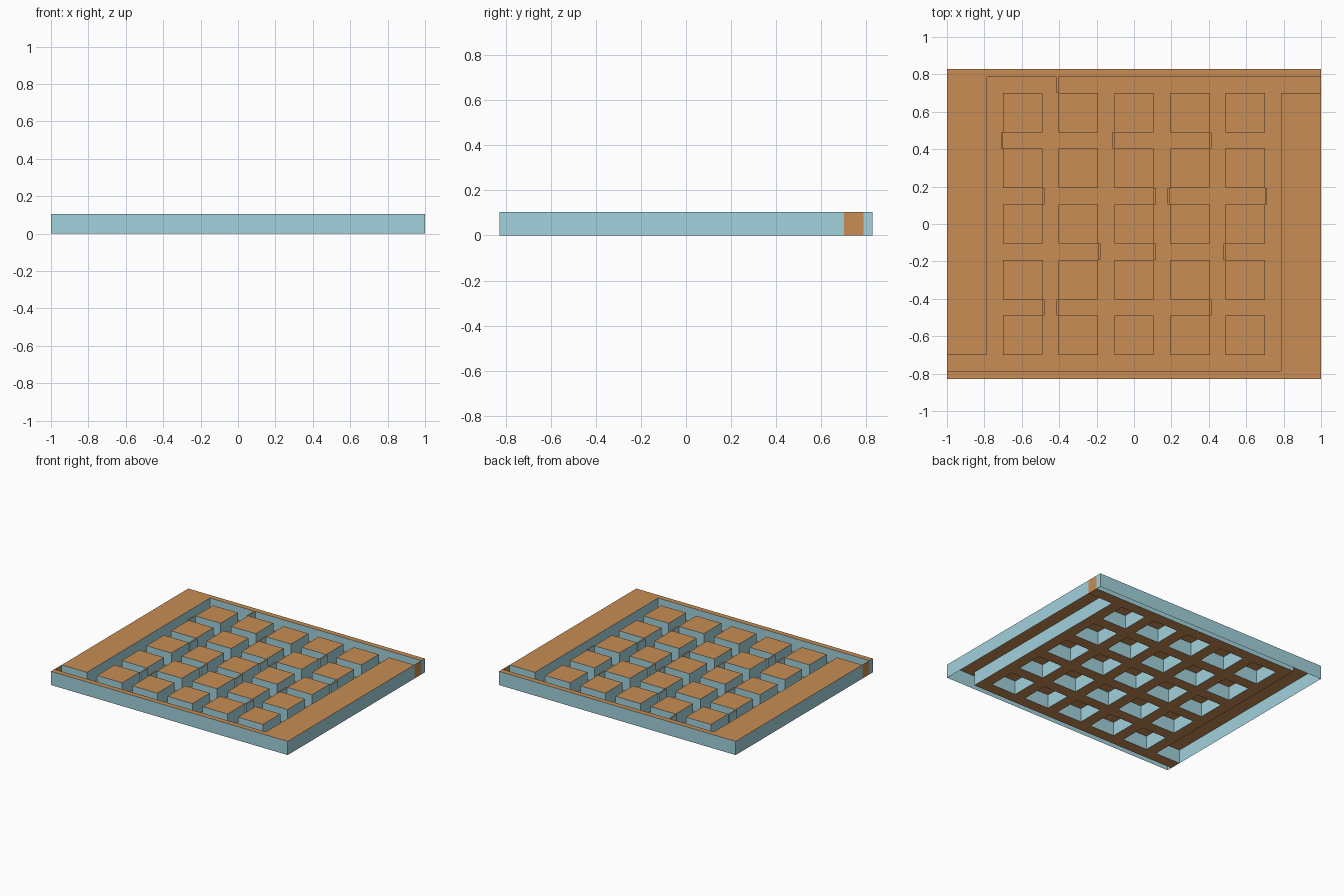
import bpy, bmesh

if "Cube" in bpy.data.objects:
    bpy.data.objects.remove(bpy.data.objects["Cube"])

H = 0.105                     # wall height
B, G = 0.2105, 0.087          # block size, corridor width
P = B + G
E = 2 * P + B / 2             # outer edge of the block grid
O = E + G                     # inner edge of the frame
T = 0.012                     # door thickness


def material(name, col):
    m = bpy.data.materials.new(name)
    m.diffuse_color = (*col, 1)
    m.use_nodes = True
    m.node_tree.nodes["Principled BSDF"].inputs["Base Color"].default_value = m.diffuse_color
    return m


mats = [material("orange", (0.58, 0.27, 0.09)), material("pale_blue", (0.36, 0.64, 0.72))]


def finish(bm, name):
    me = bpy.data.meshes.new(name)
    bm.to_mesh(me)
    bm.free()
    for m in mats:
        me.materials.append(m)
    ob = bpy.data.objects.new(name, me)
    bpy.context.collection.objects.link(ob)


def quad(bm, pts, mat):
    f = bm.faces.new([bm.verts.new(p) for p in pts])
    f.material_index = mat


def wall(bm, a, b, mat):
    quad(bm, [(*a, 0), (*b, 0), (*b, H), (*a, H)], mat)


# Grid lines: frame, then alternating corridors and blocks
inner = [-O]
for i in range(5):
    inner += [-E + i * P, -E + i * P + B]
inner.append(O)
xs = [-1] + inner + [1]
ys = [-0.828] + inner + [0.828]
N = len(xs) - 1


def is_floor(i, j):
    if i in (0, N - 1):       # entrance lower left, exit upper right
        return (i, j) in ((0, 1), (N - 1, N - 2))
    return 0 < j < N - 1 and (i % 2 == 1 or j % 2 == 1)


# Maze shell: floors, tops and the walls between them, open underneath
bm = bmesh.new()
for i in range(N):
    for j in range(N):
        x0, x1, y0, y1 = xs[i], xs[i + 1], ys[j], ys[j + 1]
        low = is_floor(i, j)
        z = 0 if low else H
        quad(bm, [(x0, y0, z), (x1, y0, z), (x1, y1, z), (x0, y1, z)], 0)
        sides = [((i, j - 1), (x0, y0), (x1, y0)), ((i + 1, j), (x1, y0), (x1, y1)),
                 ((i, j + 1), (x1, y1), (x0, y1)), ((i - 1, j), (x0, y1), (x0, y0))]
        for (a, b), p, q in sides:
            outside = not (0 <= a < N and 0 <= b < N)
            if outside:       # orange gates close the two openings
                wall(bm, p, q, 0 if low else 1)
            elif not low and is_floor(a, b):
                wall(bm, p, q, 1)
bmesh.ops.remove_doubles(bm, verts=bm.verts, dist=1e-5)
bmesh.ops.dissolve_limit(bm, angle_limit=0.01, verts=bm.verts, edges=bm.edges, delimit={'MATERIAL'})
finish(bm, "maze_shell")

# Thin doors: (corridor row from the back, block column, side of the block)
doors = [(0, 1, -1), (1, 0, -1), (1, 2, -1), (1, 3, 1), (2, 0, 1), (2, 2, 1), (2, 3, -1),
         (2, 4, 1), (3, 1, 1), (3, 2, 1), (3, 4, -1), (4, 0, 1), (4, 1, -1), (4, 3, 1)]
bm = bmesh.new()
for row, col, side in doors:
    edge = (col - 2) * P + side * B / 2
    x0, x1 = sorted((edge, edge + side * T))
    y1 = O - row * P
    y0 = y1 - G
    wall(bm, (x1, y0), (x1, y1), 1)
    wall(bm, (x0, y1), (x0, y0), 1)
    wall(bm, (x0, y0), (x1, y0), 1)
    wall(bm, (x1, y1), (x0, y1), 1)
    quad(bm, [(x0, y0, H), (x1, y0, H), (x1, y1, H), (x0, y1, H)], 0)
finish(bm, "doors")
